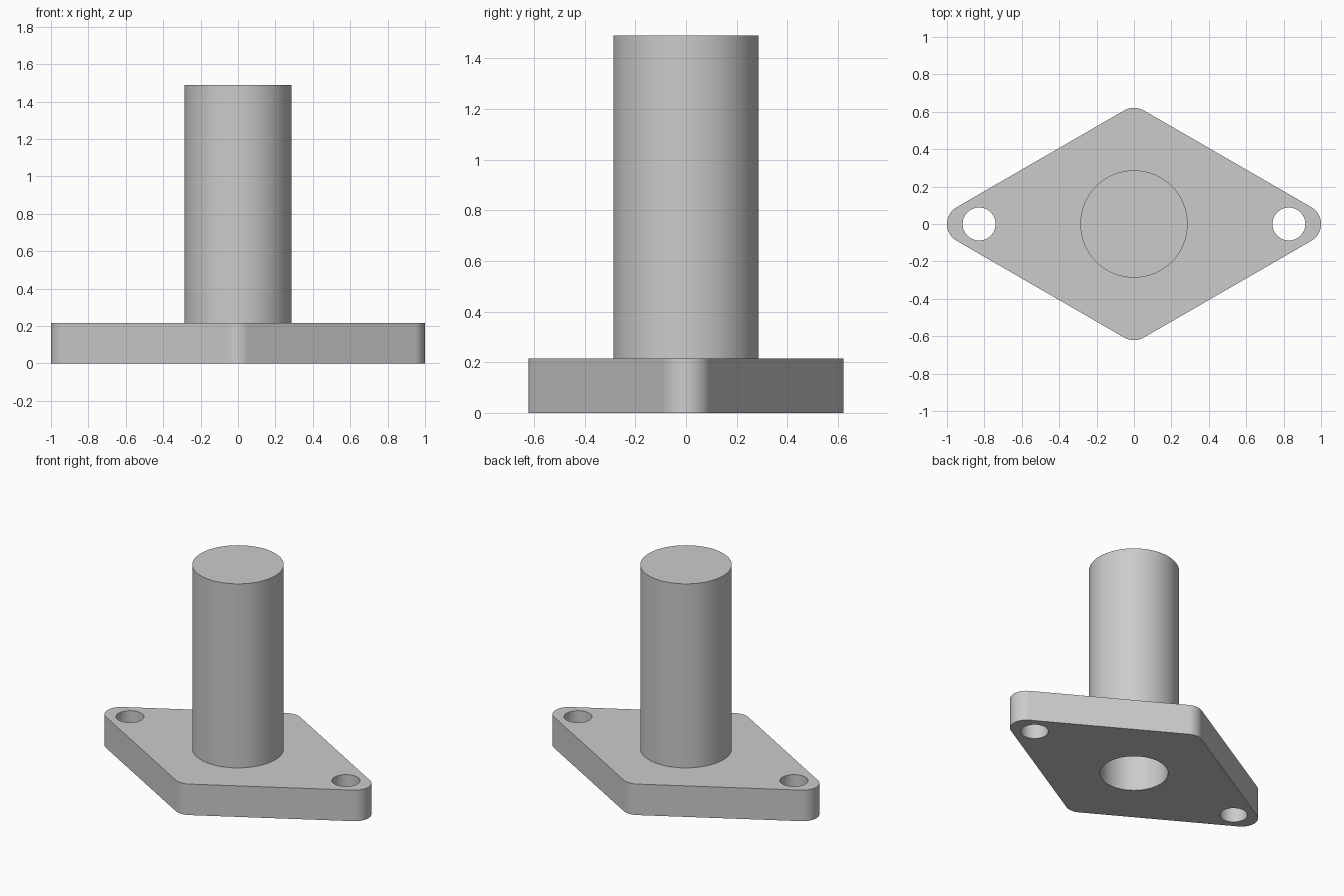
import bpy
import bmesh
from math import cos, sin, pi, radians, tan

if "Cube" in bpy.data.objects:
    bpy.data.objects.remove(bpy.data.objects["Cube"], do_unlink=True)

FLANGE_TOP, TUBE_TOP = 0.215, 1.49
TUBE_R, BORE_R = 0.287, 0.217
BOLT_R, BOLT_X = 0.088, 0.828
CORNER_R = 0.104


def circle(r, cx=0.0, n=64):
    return [(cx + r * cos(2 * pi * i / n), r * sin(2 * pi * i / n)) for i in range(n)]


def rhombus():
    """Rounded diamond outline with 30 degree sides."""
    far = 1 - CORNER_R
    near = far * tan(radians(30))
    pts = []
    for k, half in enumerate((60, 30, 60, 30)):
        dist = far if k % 2 == 0 else near
        steps = half // 3
        cx, cy = dist * cos(k * pi / 2), dist * sin(k * pi / 2)
        for i in range(steps + 1):
            a = radians(90 * k - half + 2 * half * i / steps)
            pts.append((cx + CORNER_R * cos(a), cy + CORNER_R * sin(a)))
    return pts


bm = bmesh.new()


def loop(points, z):
    verts = [bm.verts.new((x, y, z)) for x, y in points]
    return [bm.edges.new((v, verts[i - 1])) for i, v in enumerate(verts)]


def wall(points, z0, z1):
    """Vertical wall over an outline; returns its bottom and top edges."""
    low, high = loop(points, z0), loop(points, z1)
    for a, b in zip(low, high):
        bm.faces.new((*a.verts, *reversed(b.verts)))
    return low, high


def cap(edges, z):
    bmesh.ops.triangle_fill(bm, use_beauty=True, edges=edges, normal=(0, 0, z))


# Flange sides and bolt holes, tube outside, through bore
rim = wall(rhombus(), 0, FLANGE_TOP)
bolts = [wall(circle(BOLT_R, s * BOLT_X, 48), 0, FLANGE_TOP) for s in (-1, 1)]
tube = wall(circle(TUBE_R), FLANGE_TOP, TUBE_TOP)
bore = wall(circle(BORE_R), 0, TUBE_TOP)

# Flange underside, flange top, tube end ring
cap(rim[0] + bolts[0][0] + bolts[1][0] + bore[0], -1)
cap(rim[1] + bolts[0][1] + bolts[1][1] + tube[0], 1)
bmesh.ops.bridge_loops(bm, edges=tube[1] + bore[1])
bmesh.ops.recalc_face_normals(bm, faces=bm.faces[:])

mesh = bpy.data.meshes.new("flanged_tube")
bm.to_mesh(mesh)
bm.free()
body = bpy.data.objects.new("flanged_tube", mesh)
bpy.context.collection.objects.link(body)

# Plain grey metal
grey = bpy.data.materials.new("light_grey")
grey.use_nodes = True
colour = (0.6, 0.6, 0.6, 1)
grey.diffuse_color = colour
grey.node_tree.nodes["Principled BSDF"].inputs["Base Color"].default_value = colour
mesh.materials.append(grey)

# Smooth round walls, crisp rims, flat straight sides
bpy.ops.object.select_all(action="DESELECT")
body.select_set(True)
bpy.context.view_layer.objects.active = body
bpy.ops.object.shade_smooth_by_angle(angle=radians(30))
normals = body.modifiers.new("flat_sides", "WEIGHTED_NORMAL")
normals.keep_sharp = True
